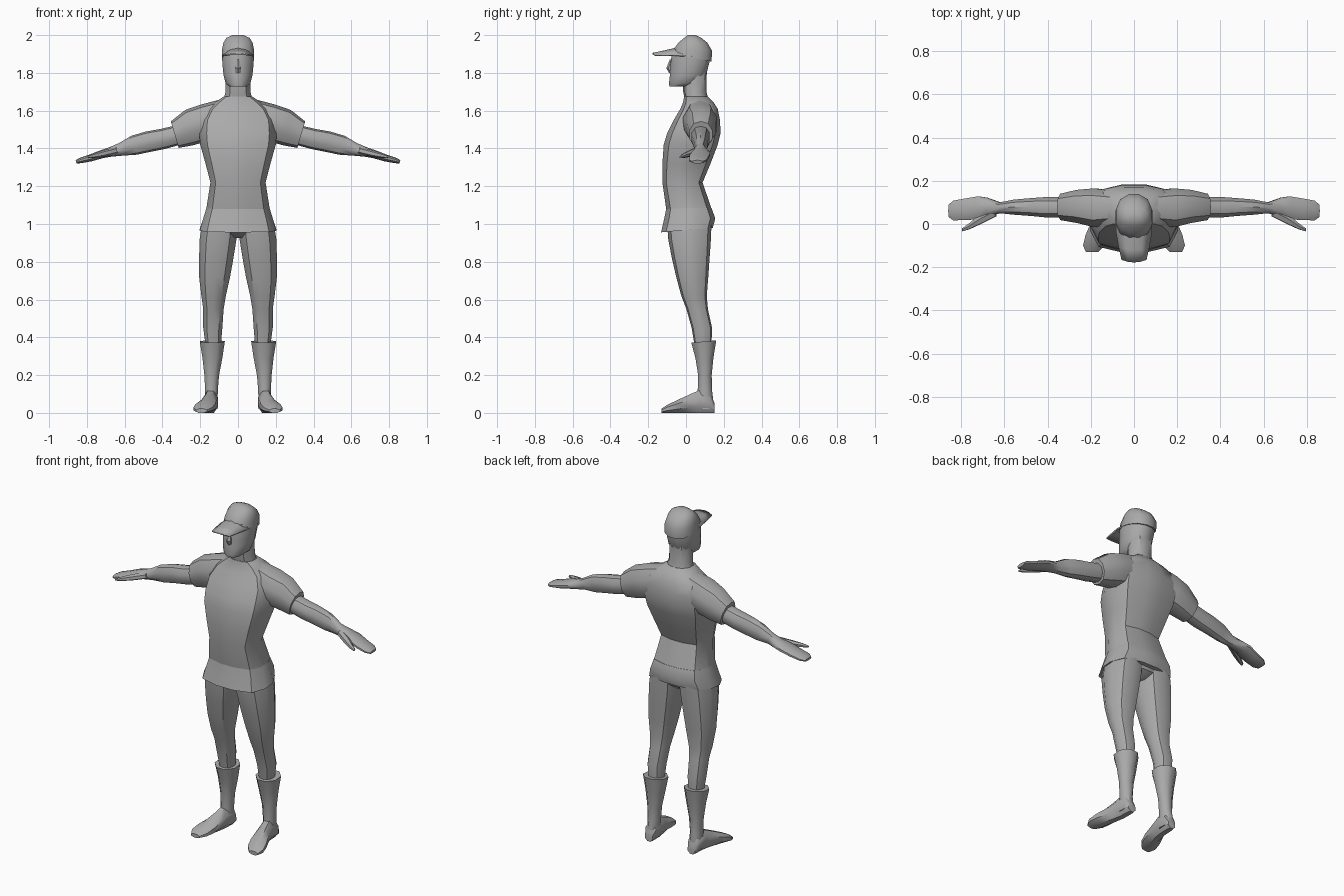
import bpy, bmesh, math
from mathutils import Vector

grey = bpy.data.materials.new("plain grey")
grey.diffuse_color = (0.4, 0.4, 0.4, 1)


def finish(name, bm, mirror=False, angle=40):
    bmesh.ops.recalc_face_normals(bm, faces=bm.faces)
    me = bpy.data.meshes.new(name)
    bm.to_mesh(me)
    bm.free()
    me.materials.append(grey)
    ob = bpy.data.objects.new(name, me)
    bpy.context.collection.objects.link(ob)
    bpy.ops.object.select_all(action='DESELECT')
    ob.select_set(True)
    bpy.context.view_layer.objects.active = ob
    bpy.ops.object.shade_smooth_by_angle(angle=math.radians(angle))
    if mirror:
        ob.modifiers.new("mirror", 'MIRROR')
    return ob


def loft(name, rings, n=12, p=2.0, mirror=False, angle=40):
    """Skin rings of (centre, half axis u, half axis v) with superellipse sections."""
    bm = bmesh.new()
    loops = []
    for c, u, v in rings:
        c, u, v = Vector(c), Vector(u), Vector(v)
        loop = []
        for i in range(n):
            a = 2 * math.pi * (i + 0.5) / n
            ca, sa = math.cos(a), math.sin(a)
            k = (abs(ca) ** p + abs(sa) ** p) ** (-1 / p)
            loop.append((ca * k, sa * k))
        mx = max(q[0] for q in loop)
        my = max(q[1] for q in loop)
        loops.append([bm.verts.new(c + u * (a / mx) + v * (b / my)) for a, b in loop])
    for l0, l1 in zip(loops, loops[1:]):
        for i in range(n):
            j = (i + 1) % n
            bm.faces.new((l0[i], l0[j], l1[j], l1[i]))
    bm.faces.new(loops[0])
    bm.faces.new(loops[-1])
    return finish(name, bm, mirror, angle)


def level(z, x0, x1, y0, y1, tilt=0.0):
    """Ring lying flat at height z; tilt lowers the back edge."""
    return (((x0 + x1) / 2, (y0 + y1) / 2, z), ((x1 - x0) / 2, 0, 0),
            (0, (y1 - y0) / 2, -tilt))


def across(x, z, h, y0, y1, lean=0.3):
    """Ring standing across an arm, leaning with its slope."""
    return ((x, (y0 + y1) / 2, z), (0, (y1 - y0) / 2, 0), (h * lean, 0, h))


# Shirt body
loft("shirt", [
    level(1.08, -.168, .168, -.105, .135),
    level(1.22, -.146, .146, -.125, .088),
    level(1.32, -.172, .172, -.125, .13),
    level(1.42, -.2, .2, -.118, .168),
    level(1.48, -.205, .205, -.1, .183),
    level(1.55, -.2, .2, -.065, .18),
    level(1.61, -.165, .165, -.03, .168),
    level(1.645, -.12, .12, -.015, .145),
    level(1.675, -.075, .075, -.01, .115)], p=3.2)

# Flared shirt hem
loft("shirt_hem", [
    level(1.085, -.167, .167, -.104, .135),
    level(1.03, -.184, .184, -.115, .155),
    level(.968, -.203, .203, -.132, .142, -.012)], p=3.2)

# Sleeves
loft("sleeve", [
    across(.08, 1.56, .1, .0, .15, .1),
    across(.18, 1.535, .098, -.015, .165, .15),
    across(.26, 1.51, .094, .005, .158, .2),
    across(.335, 1.473, .07, .018, .14, .3)], n=10, p=2.3, mirror=True)

# Bare arms and flat hands
loft("arm", [
    across(.3, 1.475, .05, .03, .125),
    across(.4, 1.45, .052, .03, .125),
    across(.47, 1.437, .053, .037, .12),
    across(.55, 1.417, .05, .043, .113),
    across(.62, 1.395, .033, .05, .1),
    across(.68, 1.38, .024, .035, .122),
    across(.72, 1.37, .021, .022, .128),
    across(.78, 1.35, .018, .018, .118),
    across(.835, 1.336, .014, .017, .108),
    across(.857, 1.329, .009, .032, .09)], n=10, p=2.2, mirror=True)

# Thumbs
loft("thumb", [
    across(.64, 1.39, .018, .035, .08),
    across(.71, 1.373, .017, .0, .045),
    across(.765, 1.361, .012, -.025, .0),
    across(.795, 1.354, .006, -.034, -.02)], n=6, mirror=True)

# Pelvis and trouser legs
loft("pelvis", [
    level(.925, -.035, .035, -.04, .07),
    level(.96, -.14, .14, -.09, .115),
    level(1.04, -.165, .165, -.1, .13)], p=2.6)
loft("trouser_leg", [
    level(.36, .09, .172, .045, .135),
    level(.45, .083, .184, .03, .138),
    level(.55, .076, .184, .002, .116),
    level(.62, .064, .194, -.025, .11),
    level(.72, .042, .206, -.052, .118),
    level(.82, .024, .206, -.075, .125),
    level(.92, .008, .203, -.094, .132),
    level(1.0, .004, .19, -.1, .135)], n=10, p=2.3, mirror=True)

# Boot shafts
loft("boot_shaft", [
    level(.02, .108, .175, .06, .15),
    level(.12, .107, .174, .062, .138),
    level(.2, .1, .178, .064, .136),
    level(.29, .083, .188, .05, .145),
    level(.378, .07, .202, .028, .16, -.006)], n=8, p=2.3, mirror=True, angle=50)


# Boot feet, swept from heel to toe and turned outward
def foot_ring(y, x0, x1, top):
    return (((x0 + x1) / 2, y, top / 2), ((x1 - x0) / 2, 0, 0), (0, 0, top / 2))


loft("boot_foot", [
    foot_ring(.152, .118, .166, .05),
    foot_ring(.13, .107, .178, .1),
    foot_ring(.07, .107, .182, .12),
    foot_ring(.02, .113, .194, .098),
    foot_ring(-.05, .121, .224, .066),
    foot_ring(-.1, .136, .236, .042),
    foot_ring(-.13, .165, .222, .022)], n=8, p=3, mirror=True)

# Neck and head
loft("neck", [
    level(1.65, -.078, .078, -.005, .122),
    level(1.7, -.066, .066, -.015, .108),
    level(1.8, -.064, .064, -.02, .11)], n=10, p=2.3)
loft("head", [
    level(1.728, -.045, .045, -.088, .02),
    level(1.745, -.066, .066, -.09, .075),
    level(1.79, -.077, .077, -.085, .108),
    level(1.83, -.081, .081, -.082, .117),
    level(1.87, -.084, .084, -.08, .128),
    level(1.92, -.08, .08, -.07, .125)], n=12, p=2.2)

# Nose
loft("nose", [
    level(1.8, -.016, .016, -.09, -.06),
    level(1.825, -.015, .015, -.104, -.06),
    level(1.87, -.008, .008, -.086, -.06)], n=6)

# Cap crown
loft("cap_crown", [
    level(1.88, -.086, .086, -.072, .135, .02),
    level(1.925, -.084, .084, -.06, .138, .008),
    level(1.96, -.077, .077, -.04, .113),
    level(1.985, -.062, .062, -.01, .082),
    level(2.0, -.03, .03, .01, .05)], n=12, p=2.4)

# Cap brim: bowed sheet narrowing toward the tip
bm = bmesh.new()
rows = []
for y, w, z, droop in ((.02, .086, 1.938, .05), (-.06, .082, 1.932, .036),
                       (-.12, .071, 1.918, .022), (-.178, .058, 1.906, .008)):
    rows.append([bm.verts.new((w * t, y + .012 * t * t, z - droop * t * t))
                 for t in (-1, -.5, 0, .5, 1)])
for r0, r1 in zip(rows, rows[1:]):
    for i in range(4):
        bm.faces.new((r0[i], r0[i + 1], r1[i + 1], r1[i]))
brim = finish("cap_brim", bm)
brim.modifiers.new("thickness", 'SOLIDIFY').thickness = .008
